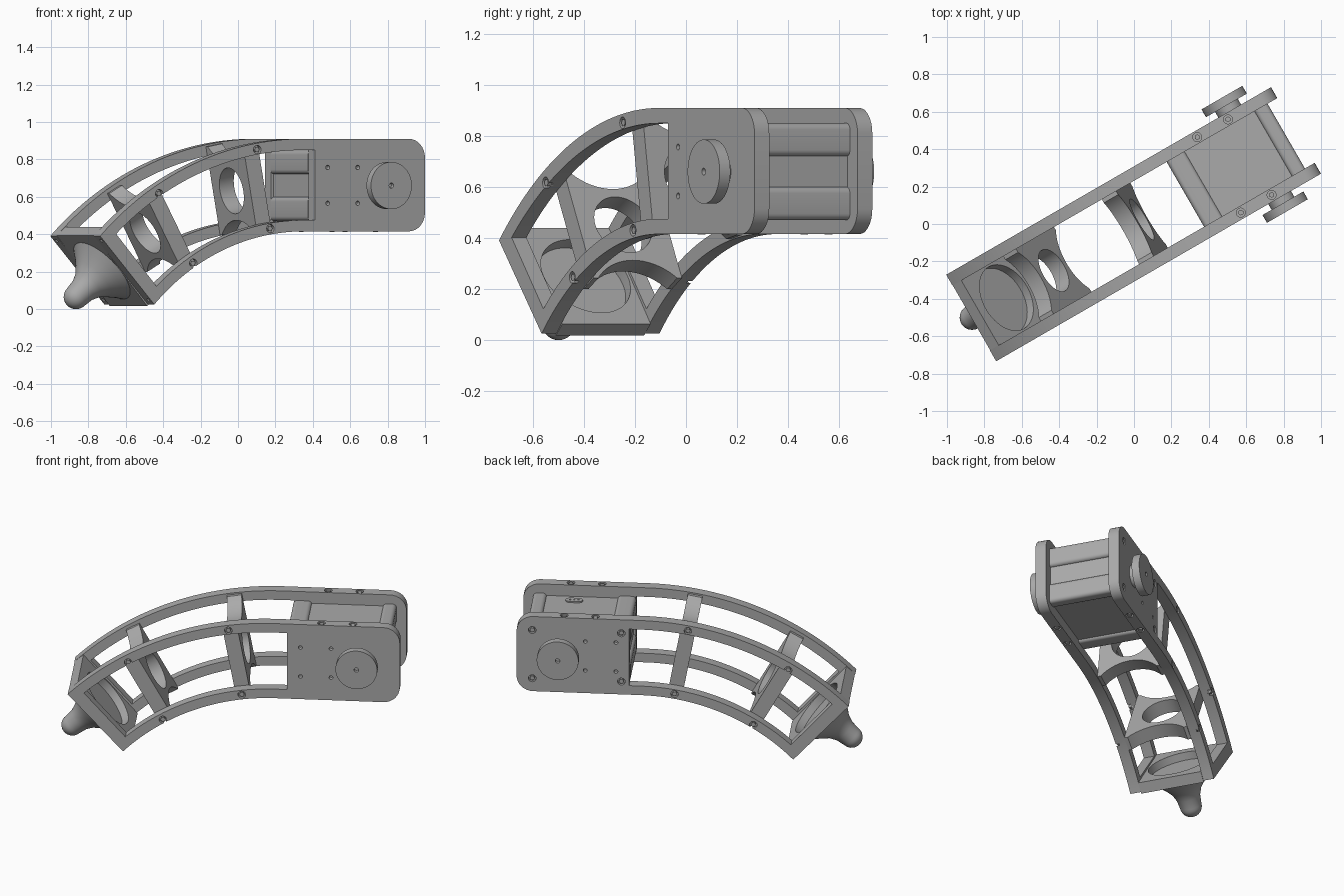
import bpy
import bmesh
from math import sin, cos, pi, radians
from mathutils import Matrix, Vector

if "Cube" in bpy.data.objects:
    bpy.data.objects.remove(bpy.data.objects["Cube"], do_unlink=True)

TURN = Matrix.Rotation(radians(30), 4, 'Z')   # the arm stands diagonally
HALF, INNER = 0.267, 0.2                      # outer and inner half width
ARC_U, ARC_Z, R_TOP, R_LOW = 0.25, -0.865, 1.775, 1.28

grey = bpy.data.materials.new("plain_grey")
grey.use_nodes = True
grey.diffuse_color = (0.4, 0.4, 0.4, 1)
grey.node_tree.nodes["Principled BSDF"].inputs["Base Color"].default_value = grey.diffuse_color
parts = []


def finish(name, bm):
    bmesh.ops.recalc_face_normals(bm, faces=bm.faces[:])
    mesh = bpy.data.meshes.new(name)
    bm.to_mesh(mesh)
    bm.free()
    mesh.materials.append(grey)
    ob = bpy.data.objects.new(name, mesh)
    ob.matrix_world = TURN
    bpy.context.collection.objects.link(ob)
    parts.append(ob)
    return ob


def frame(origin, x, y, z):
    m = Matrix((x, y, z)).transposed().to_4x4()
    m.translation = origin
    return m


def sideways(u, z, s=1):
    """Frame whose local z points out of the side s."""
    return frame((u, 0, z), (1, 0, 0), (0, 0, -s), (0, s, 0))


def upright(u, v, s=1):
    return frame((u, v, 0.66), (1, 0, 0), (0, s, 0), (0, 0, s))


def prism(name, points, m, z0, z1):
    bm = bmesh.new()
    face = bm.faces.new([bm.verts.new(m @ Vector((x, y, z0))) for x, y in points])
    out = bmesh.ops.extrude_face_region(bm, geom=[face])["geom"]
    shift = m.to_3x3() @ Vector((0, 0, z1 - z0))
    bmesh.ops.translate(bm, vec=shift, verts=[g for g in out if isinstance(g, bmesh.types.BMVert)])
    return finish(name, bm)


def arc(cx, cy, r, a0, a1, n):
    return [(cx + r * cos(radians(a0 + (a1 - a0) * i / n)),
             cy + r * sin(radians(a0 + (a1 - a0) * i / n))) for i in range(n + 1)]


def cyl(name, m, r, z0, z1, n=32):
    return prism(name, arc(0, 0, r, 0, 360 - 360 / n, n - 1), m, z0, z1)


def box(name, low, high, bevel=0):
    pts = [(low[0], low[1]), (high[0], low[1]), (high[0], high[1]), (low[0], high[1])]
    ob = prism(name, pts, Matrix(), low[2], high[2])
    if bevel:
        bm = bmesh.new()
        bm.from_mesh(ob.data)
        edges = [e for e in bm.edges if abs(e.verts[0].co.y - e.verts[1].co.y) > 0.1]
        bmesh.ops.bevel(bm, geom=edges, offset=bevel, segments=5, profile=0.5, affect='EDGES')
        bm.to_mesh(ob.data)
        bm.free()
    return ob


def cut(ob, cutters):
    for c in cutters:
        c.hide_render = True
        mod = ob.modifiers.new("cut", 'BOOLEAN')
        mod.operation, mod.solver, mod.object = 'DIFFERENCE', 'EXACT', c
    bpy.context.view_layer.update()
    graph = bpy.context.evaluated_depsgraph_get()
    mesh = bpy.data.meshes.new_from_object(ob.evaluated_get(graph))
    ob.modifiers.clear()
    ob.data = mesh
    for c in cutters:
        parts.remove(c)
        bpy.data.objects.remove(c, do_unlink=True)


def rise(u, z, lean):
    """Frame across the arm: local y climbs, local z points to the foot."""
    a = radians(lean)
    return frame((u, 0, z), (0, 1, 0), (-sin(a), 0, cos(a)), (-cos(a), 0, -sin(a)))


# Curved side frames with their motor plates
outline = (arc(0.9, 0.81, 0.1, 0, 90, 8) + arc(ARC_U, ARC_Z, R_TOP, 90, 135, 28)
           + arc(ARC_U, ARC_Z, R_LOW, 136, 90, 28) + arc(0.9, 0.515, 0.1, -90, 0, 8))
window = ([(0.32, 0.85)] + arc(ARC_U, ARC_Z, R_TOP - 0.06, 90, 132.4, 28)
          + arc(ARC_U, ARC_Z, R_LOW + 0.06, 132.6, 90, 28) + [(0.32, 0.475)])
end = rise(-0.84, 0.204, 41)
rib_bolts = [(-0.64, 0.616), (-0.43, 0.245), (-0.035, 0.852), (0.046, 0.43)]
plate_holes = [(u, z) for u in (0.4, 0.585) for z in (0.565, 0.757)]
corner_bolts = [(u, z) for u in (0.367, 0.905) for z in (0.5, 0.82)]

for s, side in ((-1, "right"), (1, "left")):
    flat = frame((0, 0, 0), (1, 0, 0), (0, 0, 1), (0, s, 0))
    body = prism(side + "_side_frame", outline, flat, INNER, HALF)
    cutters = [prism("window_cutter", window, flat, INNER - 0.05, HALF + 0.05)]
    sunk = rib_bolts + (corner_bolts if s > 0 else [])
    cutters += [cyl("bolt_cutter", sideways(u, z, s), 0.023, HALF - 0.02, HALF + 0.02, 20) for u, z in sunk]
    cutters += [cyl("hole_cutter", sideways(u, z, s), 0.012, HALF - 0.03, HALF + 0.02, 16) for u, z in plate_holes]
    for u, z in sunk:
        cyl(side + "_side_bolt", sideways(u, z, s), 0.015, HALF - 0.03, HALF - 0.003, 6)
    # Bolts along the top and bottom edges of the plates
    for up in (1, -1):
        for u in (0.525, 0.715):
            m = upright(u, s * 0.233, up)
            cutters.append(cyl("edge_cutter", m, 0.024, 0.23, 0.28, 20))
            cyl(side + "_edge_bolt", m, 0.015, 0.22, 0.247, 6)
        m = end @ Matrix.Translation((s * 0.24, up * 0.215, 0))
        cutters.append(cyl("pin_cutter", m, 0.011, -0.03, 0.02, 12))
    cut(body, cutters)

    # Output wheel on a hub
    axle = sideways(0.745, 0.66, s)
    cyl(side + "_wheel_hub", axle, 0.07, INNER, 0.315, 40)
    wheel = cyl(side + "_wheel", axle, 0.126, 0.302, 0.35, 64)
    cut(wheel, [cyl("axle_cutter", axle, 0.014, 0.325, 0.4, 16)])

# Cross ribs with a round hole and scooped ends
for name, (u, z, lean) in (("lower_rib", (-0.535, 0.43, 29.2)), ("upper_rib", (0.005, 0.64, 10.5))):
    m = rise(u, z, lean)
    rect = [(-INNER, -0.24), (INNER, -0.24), (INNER, 0.24), (-INNER, 0.24)]
    rib = prism(name, rect, m, -0.045, 0.045)
    cut(rib, [cyl("rib_cutter", m @ Matrix.Translation((0, y, 0)), r, -0.1, 0.1, 64)
              for y, r in ((0, 0.125), (0.4, 0.24), (-0.4, 0.24))])

# End plate with a round socket
rect = [(-INNER, -0.249), (INNER, -0.249), (INNER, 0.249), (-INNER, 0.249)]
plate = prism("end_plate", rect, end, -0.07, 0)
cut(plate, [cyl("socket_cutter", end, 0.19, -0.12, -0.02, 64)])

# Flared foot with a ball tip
profile = [(0.2, 0), (0.165, 0.03), (0.125, 0.07), (0.092, 0.11), (0.073, 0.155)]
profile += [(0.066 * cos(i * pi / 16), 0.212 + 0.066 * sin(i * pi / 16)) for i in range(8)] + [(0, 0.278)]
bm = bmesh.new()
ring = [bm.verts.new(end @ Vector((r, 0, d))) for r, d in profile]
edges = [bm.edges.new(pair) for pair in zip(ring, ring[1:])]
bmesh.ops.spin(bm, geom=ring + edges, cent=end.translation, axis=end.col[2].to_3d(),
               angle=2 * pi, steps=48)
bmesh.ops.remove_doubles(bm, verts=bm.verts[:], dist=0.0005)
finish("foot", bm)

# Motor: core with four rounded corner bars
box("motor_core", (0.335, -INNER, 0.485), (0.92, INNER, 0.835))
for u0, u1 in ((0.317, 0.43), (0.857, 0.94)):
    for z0, z1 in ((0.47, 0.6), (0.72, 0.85)):
        box("motor_corner_bar", (u0, -INNER, z0), (u1, INNER, z1), 0.025)

# Cable socket on top of the motor
m = upright(0.687, -0.137)
slot = arc(0.025, 0, 0.027, -90, 90, 10) + arc(-0.025, 0, 0.027, 90, 270, 10)
socket = prism("cable_socket", slot, m, 0.17, 0.183)
cut(socket, [cyl("pin_cutter", m @ Matrix.Translation((x, 0, 0)), 0.006, 0.177, 0.2, 10)
             for x in (-0.025, 0, 0.025)])

# Smooth the round surfaces, keep the edges sharp
bpy.ops.object.select_all(action='DESELECT')
for ob in parts:
    ob.select_set(True)
bpy.context.view_layer.objects.active = parts[0]
bpy.ops.object.shade_smooth_by_angle(angle=radians(30))
